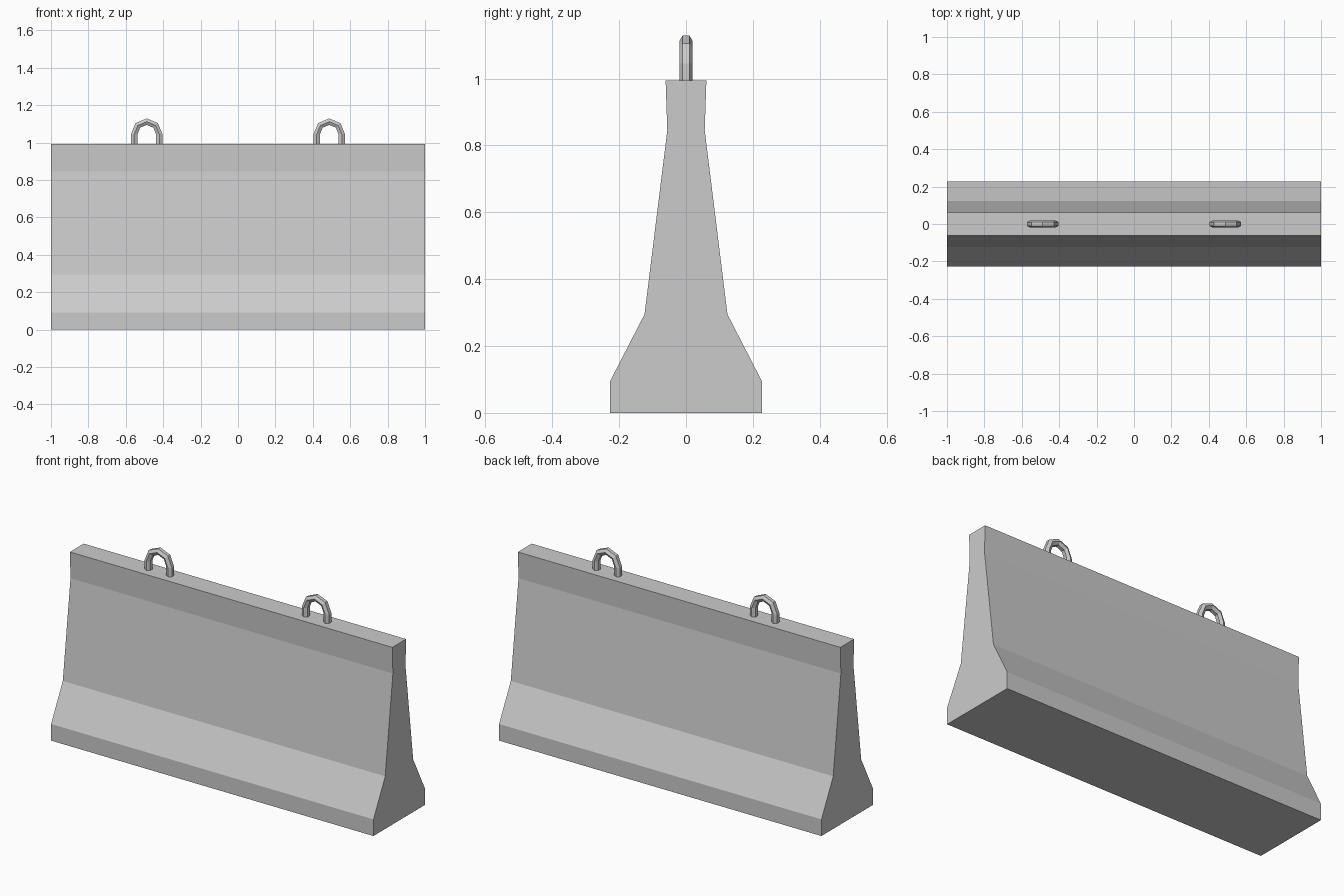
import bpy, bmesh
from math import sin, cos, pi
from mathutils import Vector

if "Cube" in bpy.data.objects:
    bpy.data.objects.remove(bpy.data.objects["Cube"])


def finish(bm, name):
    bmesh.ops.recalc_face_normals(bm, faces=bm.faces)
    mesh = bpy.data.meshes.new(name)
    bm.to_mesh(mesh)
    bm.free()
    obj = bpy.data.objects.new(name, mesh)
    bpy.context.collection.objects.link(obj)
    return obj


def barrier():
    # Half profile (y, z), mirrored and extruded along x
    half = [(0.228, 0), (0.228, 0.093), (0.124, 0.295), (0.056, 0.845), (0.061, 0.994)]
    outline = half + [(-y, z) for y, z in reversed(half)]
    bm = bmesh.new()
    face = bm.faces.new([bm.verts.new((-1, y, z)) for y, z in outline])
    ext = bmesh.ops.extrude_face_region(bm, geom=[face])
    bmesh.ops.translate(bm, vec=(2, 0, 0),
                        verts=[v for v in ext["geom"] if isinstance(v, bmesh.types.BMVert)])
    finish(bm, "concrete_barrier")


def lifting_loop(name, cx):
    # Hexagonal bar bent into a low-poly arch
    radius, bar, cz, foot = 0.067, 0.02, 1.045, 0.98
    stations = [(Vector((radius, 0, foot)), 0)]
    for i in range(5):
        a = i * pi / 4
        stations.append((Vector((radius * cos(a), 0, cz + radius * sin(a))), a))
    stations.append((Vector((-radius, 0, foot)), pi))
    bm = bmesh.new()
    rings = []
    for p, a in stations:
        out = Vector((cos(a), 0, sin(a)))
        rings.append([bm.verts.new(p + Vector((cx, bar * cos(k * pi / 3), 0))
                                   + out * bar * sin(k * pi / 3)) for k in range(6)])
    for r, s in zip(rings, rings[1:]):
        for k in range(6):
            n = (k + 1) % 6
            bm.faces.new((r[k], r[n], s[n], s[k]))
    bm.faces.new(rings[0])
    bm.faces.new(rings[-1])
    finish(bm, name)


barrier()
lifting_loop("lifting_loop_left", -0.488)
lifting_loop("lifting_loop_right", 0.488)
